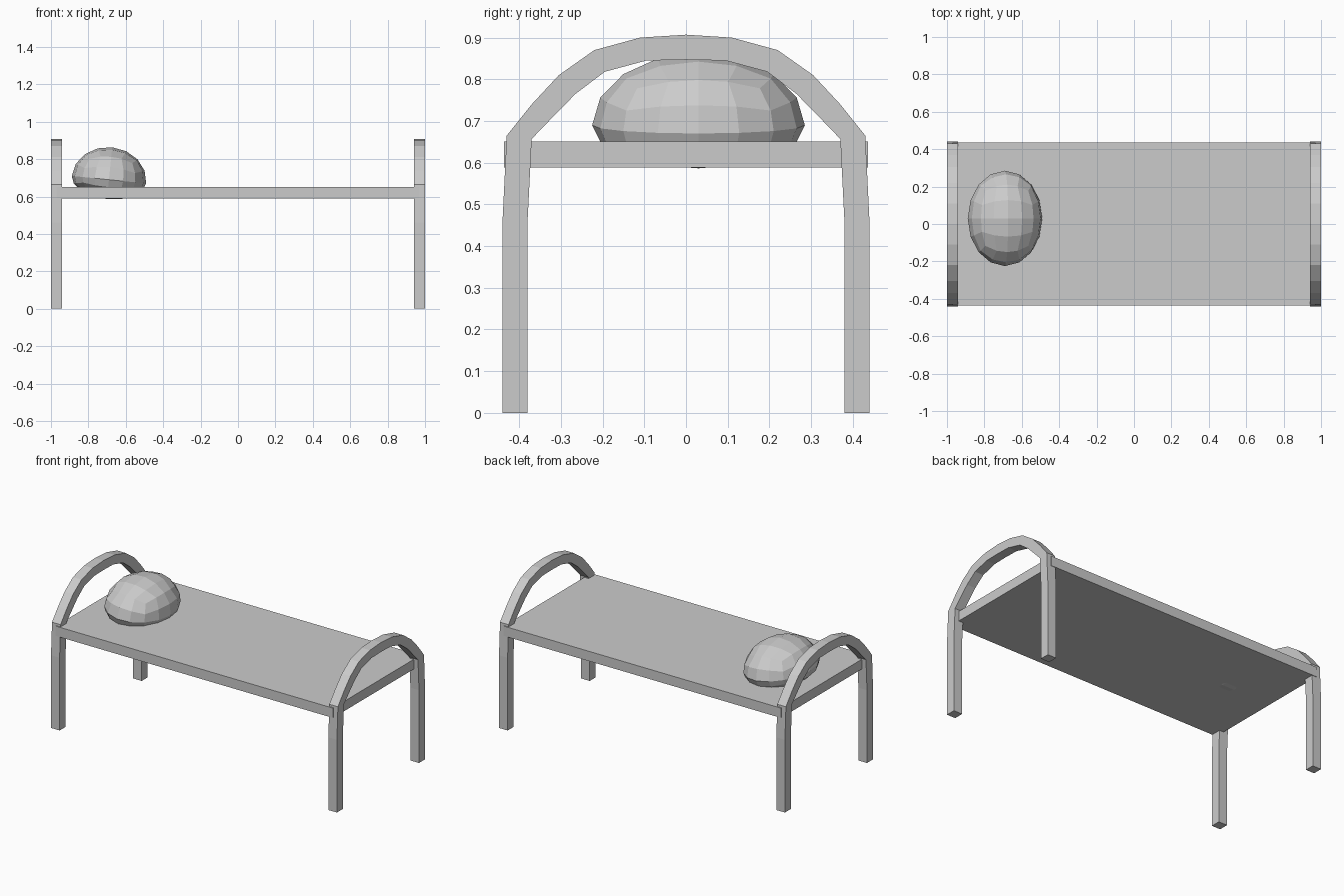
import bpy, bmesh, math
from mathutils import Matrix, Vector

if "Cube" in bpy.data.objects:
    bpy.data.objects.remove(bpy.data.objects["Cube"])


def finish(name, bm):
    bmesh.ops.recalc_face_normals(bm, faces=bm.faces)
    mesh = bpy.data.meshes.new(name)
    bm.to_mesh(mesh)
    bm.free()
    obj = bpy.data.objects.new(name, mesh)
    bpy.context.collection.objects.link(obj)
    return obj


# Arched end frames: legs and rail are one bent bar, (y, z) half profiles from foot to crown
OUTER = [(0.44, 0), (0.44, 0.46), (0.43, 0.665), (0.37, 0.74),
         (0.305, 0.81), (0.22, 0.87), (0.11, 0.90), (0, 0.907)]
INNER = [(0.38, 0), (0.38, 0.46), (0.37, 0.657), (0.318, 0.711),
         (0.265, 0.765), (0.195, 0.818), (0.095, 0.845), (0, 0.847)]


def mirrored(half):
    return half + [(-y, z) for y, z in reversed(half[:-1])]


def end_frame(name, x0, x1):
    bm = bmesh.new()
    rings = []
    for (yo, zo), (yi, zi) in zip(mirrored(OUTER), mirrored(INNER)):
        rings.append([bm.verts.new(p) for p in
                      ((x0, yo, zo), (x1, yo, zo), (x1, yi, zi), (x0, yi, zi))])
    for a, b in zip(rings, rings[1:]):
        for i in range(4):
            j = (i + 1) % 4
            bm.faces.new((a[i], a[j], b[j], b[i]))
    bm.faces.new(rings[0])
    bm.faces.new(rings[-1])
    return finish(name, bm)


end_frame("head_frame", -1.0, -0.94)
end_frame("foot_frame", 0.94, 1.0)

# Bed board
bm = bmesh.new()
bmesh.ops.create_cube(bm, size=1, matrix=Matrix.Translation((0, 0, 0.62))
                      @ Matrix.Diagonal((1.94, 0.874, 0.062, 1)))
finish("bed_board", bm)

# Pillow: rounded cube, domed above and shallower below, slightly tilted
bm = bmesh.new()
bmesh.ops.create_cube(bm, size=2)
bmesh.ops.subdivide_edges(bm, edges=bm.edges, cuts=3, use_grid_fill=True)
for v in bm.verts:
    d = Vector([math.tan(c * math.pi / 4) for c in v.co]).normalized()
    v.co = (d.x * 0.2, d.y * 0.255, d.z * (0.174 if d.z > 0 else 0.104))
pillow = finish("pillow", bm)
pillow.location = (-0.69, 0.03, 0.69)
pillow.rotation_euler.y = 0.1
